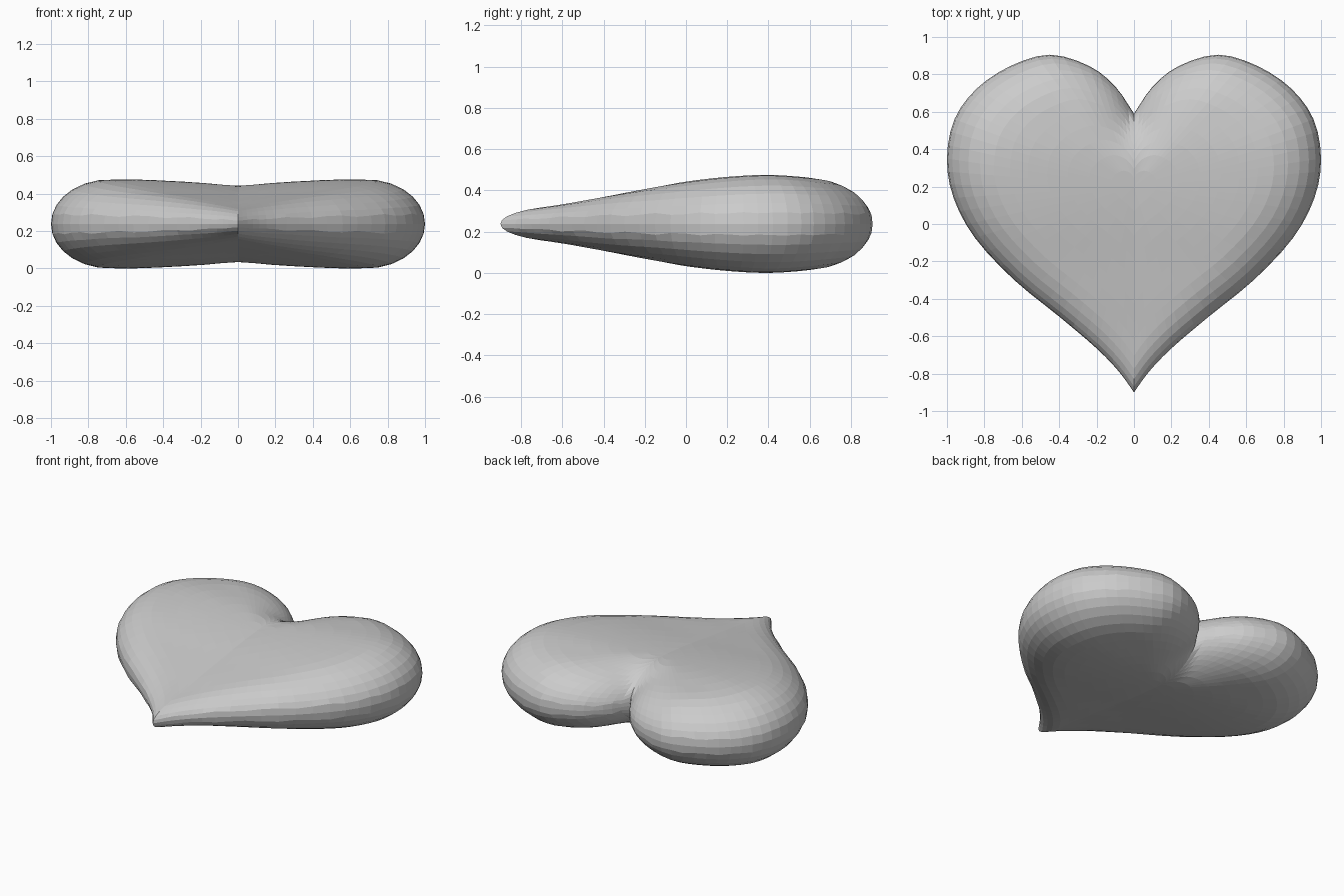
import bpy, bmesh, math
from mathutils import Vector

if "Cube" in bpy.data.objects:
    bpy.data.objects.remove(bpy.data.objects["Cube"])

HALF = 0.2375            # half of the thickness
CENTRE = Vector((0, 0.2))
RINGS = 13

# right half of the heart outline, from bottom tip to top cleft
OUTLINE = [(0, -0.9), (0.08, -0.79), (0.2, -0.665), (0.4, -0.495), (0.64, -0.3),
           (0.85, -0.075), (0.965, 0.14), (1.0, 0.35), (0.96, 0.56), (0.84, 0.725),
           (0.66, 0.845), (0.45, 0.905), (0.24, 0.845), (0.1, 0.735), (0, 0.59)]
# plump height along y
HEIGHTS = [(-0.9, 0.065), (-0.6, 0.106), (-0.4, 0.14), (-0.2, 0.172), (0, 0.205),
           (0.2, 0.228), (0.4, 0.2375), (0.6, 0.225), (0.8, 0.21), (0.95, 0.2)]


def spline(points, steps):
    """Catmull-Rom curve through the points."""
    p = [Vector(q) for q in points]
    p = [2 * p[0] - p[1]] + p + [2 * p[-1] - p[-2]]
    out = []
    for i in range(1, len(p) - 2):
        a, b, c, d = p[i - 1:i + 3]
        for s in range(steps):
            t = s / steps
            out.append(0.5 * (2 * b + (c - a) * t + (2 * a - 5 * b + 4 * c - d) * t * t
                              + (3 * b - a - 3 * c + d) * t ** 3))
    return out + [p[-2]]


height_curve = spline(HEIGHTS, 6)
edge = spline(OUTLINE, 3)
fine_edge = spline(OUTLINE, 16)


def envelope(y):
    for a, b in zip(height_curve, height_curve[1:]):
        if y <= b.x:
            return a.y + (b.y - a.y) * (y - a.x) / (b.x - a.x)
    return height_curve[-1].y


def height(q):
    """Puffed height: rounded near the outline, dipping along the centre line."""
    e = envelope(q.y)
    d = min((q - f).length for f in fine_edge)
    t = min(1, d / (1.3 * e))
    dip = 1 - 0.13 * max(0, 1 - q.x / 0.55) ** 1.3
    return min(HALF, e * dip * math.sqrt(1 - (1 - t) ** 2))


# upper right quarter, as rings shrinking from the outline to the centre
bm = bmesh.new()
rings = []
for k in range(1, RINGS + 1):
    r = math.sin(math.pi / 2 * k / RINGS)
    row = []
    for o in edge:
        q = CENTRE + (o - CENTRE) * r
        z = 0 if k == RINGS else height(q)
        row.append(bm.verts.new((max(q.x, 0), q.y, z)))
    rings.append(row)
middle = bm.verts.new((CENTRE.x, CENTRE.y, height(CENTRE)))
for i in range(len(edge) - 1):
    bm.faces.new((middle, rings[0][i], rings[0][i + 1]))
    for a, b in zip(rings, rings[1:]):
        bm.faces.new((a[i], b[i], b[i + 1], a[i + 1]))
bmesh.ops.recalc_face_normals(bm, faces=bm.faces)
if sum(f.normal.z for f in bm.faces) < 0:
    bmesh.ops.reverse_faces(bm, faces=bm.faces)

mesh = bpy.data.meshes.new("heart")
bm.to_mesh(mesh)
bm.free()
heart = bpy.data.objects.new("heart", mesh)
bpy.context.collection.objects.link(heart)
heart.location.z = HALF

# mirror to the left half and the underside
mirror = heart.modifiers.new("mirror", 'MIRROR')
mirror.use_axis = (True, False, True)
mirror.merge_threshold = 0.0005
